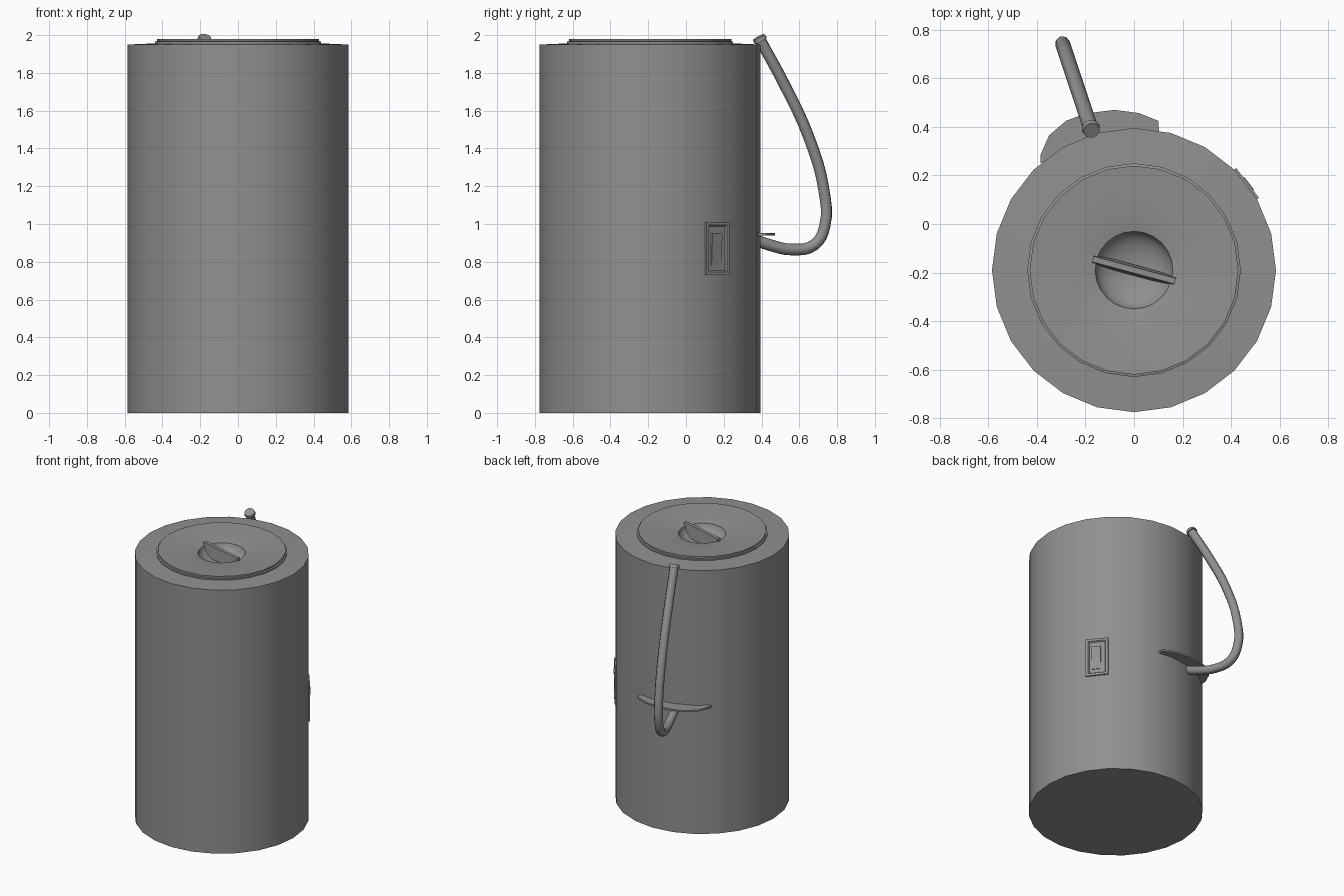
import bpy, bmesh, math
from mathutils import Matrix, Vector

cube = bpy.data.objects.get("Cube")
if cube:
    bpy.data.objects.remove(cube, do_unlink=True)

grey = bpy.data.materials.new("brushed grey")
grey.use_nodes = True
GREY = (0.28, 0.28, 0.28, 1)
grey.diffuse_color = GREY
grey.node_tree.nodes["Principled BSDF"].inputs["Base Color"].default_value = GREY

SIDES = 24
RADIUS = 0.585
AXIS = Vector((0, -0.19, 0))


def finish(obj, angle=30):
    obj.data.materials.clear()
    obj.data.materials.append(grey)
    bpy.ops.object.select_all(action='DESELECT')
    obj.select_set(True)
    bpy.context.view_layer.objects.active = obj
    bpy.ops.object.shade_smooth_by_angle(angle=math.radians(angle))
    return obj


def from_bmesh(name, bm, matrix=Matrix(), angle=30):
    bmesh.ops.recalc_face_normals(bm, faces=bm.faces)
    bm.transform(matrix)
    mesh = bpy.data.meshes.new(name)
    bm.to_mesh(mesh)
    bm.free()
    obj = bpy.data.objects.new(name, mesh)
    bpy.context.collection.objects.link(obj)
    return finish(obj, angle)


def lathe(name, profile, angle=30):
    """Spin an (r, z) profile about the body axis."""
    bm = bmesh.new()
    verts = [bm.verts.new((0, r, z)) for r, z in profile]
    edges = [bm.edges.new(pair) for pair in zip(verts, verts[1:])]
    bmesh.ops.spin(bm, geom=verts + edges, axis=(0, 0, 1), cent=(0, 0, 0),
                   steps=SIDES, angle=math.tau)
    bmesh.ops.remove_doubles(bm, verts=bm.verts, dist=0.0005)
    return from_bmesh(name, bm, Matrix.Translation(AXIS), angle)


def prism(name, outline, depth, matrix):
    """Extrude a flat outline along its local z."""
    bm = bmesh.new()
    face = bm.faces.new([bm.verts.new((x, y, 0)) for x, y in outline])
    top = bmesh.ops.extrude_face_region(bm, geom=[face])["geom"]
    bmesh.ops.translate(bm, vec=(0, 0, depth),
                        verts=[v for v in top if isinstance(v, bmesh.types.BMVert)])
    return from_bmesh(name, bm, matrix)


# Body drum, open under the lid
lathe("body", [(0, 0), (RADIUS, 0), (RADIUS, 1.95), (0.42, 1.957)])

# Lid with a shallow dish and a rounded finger well
well = [(0.16 * math.cos(a), 1.955 - 0.08 * math.sin(a))
        for a in (math.pi / 2 * i / 6 for i in range(7))]
lathe("lid", [(0.44, 1.953), (0.44, 1.965), (0.43, 1.968), (0.43, 1.98),
              (0.4, 1.978), (0.3, 1.971), (0.2, 1.963)] + well, 50)

# Grip bar across the well, tapered towards its top
grip_turn = Matrix.Rotation(math.radians(-15), 4, 'Z')
prism("lid_grip", [(-0.022, 0), (0.022, 0), (0.012, 0.09), (-0.012, 0.09)], 0.35,
      Matrix.Translation(AXIS + Vector((0, 0, 1.888))) @ grip_turn
      @ Matrix.Rotation(math.pi / 2, 4, 'Z') @ Matrix.Rotation(math.pi / 2, 4, 'X')
      @ Matrix.Translation((0, 0, -0.175)))

# Hose bending outwards in one radial plane


def hose_point(y, z):
    return Vector((-0.18 - 0.333 * (y - 0.4), y, z))


path = [(0.39, 1.98), (0.52, 1.74), (0.65, 1.46), (0.73, 1.18), (0.735, 0.99),
        (0.68, 0.89), (0.56, 0.865), (0.44, 0.89), (0.34, 0.925)]
curve = bpy.data.curves.new("hose", 'CURVE')
curve.dimensions = '3D'
curve.bevel_depth = 0.031
curve.bevel_resolution = 2
curve.resolution_u = 4
curve.use_fill_caps = True
spline = curve.splines.new('BEZIER')
spline.bezier_points.add(len(path) - 1)
for knot, (y, z) in zip(spline.bezier_points, path):
    knot.co = hose_point(y, z)
    knot.handle_left_type = knot.handle_right_type = 'AUTO'
hose = bpy.data.objects.new("hose", curve)
bpy.context.collection.objects.link(hose)
bpy.ops.object.select_all(action='DESELECT')
hose.select_set(True)
bpy.context.view_layer.objects.active = hose
bpy.ops.object.convert(target='MESH')
finish(bpy.context.view_layer.objects.active, 50)

# Cap on the upper hose end
start, after = hose_point(*path[0]), hose_point(*path[1])
bm = bmesh.new()
bmesh.ops.create_cone(bm, cap_ends=True, segments=12, radius1=0.038, radius2=0.034,
                      depth=0.022)
turn = (start - after).to_track_quat('Z', 'Y').to_matrix().to_4x4()
from_bmesh("hose_cap", bm, Matrix.Translation(start) @ turn)

# Thin crescent shelf behind the hose
outer = [(-0.385, 0.25), (-0.385, 0.285), (-0.35, 0.365), (-0.28, 0.425), (-0.2, 0.455),
         (-0.08, 0.47), (0.02, 0.457), (0.1, 0.425), (0.105, 0.36)]
inner = [(0.0, 0.37), (-0.15, 0.35), (-0.28, 0.29)]
prism("rear_shelf", outer + inner, 0.012, Matrix.Translation((0, 0, 0.94)))

# Switch plate flat on one facet of the drum
facing = math.radians(37.5)
flat = RADIUS * math.cos(math.pi / SIDES)
out = Vector((math.cos(facing), math.sin(facing), 0))
plate_frame = (Matrix.Translation(AXIS + out * flat + Vector((0, 0, 0.87)))
               @ Matrix.Rotation(facing, 4, 'Z') @ Matrix.Rotation(math.pi / 2, 4, 'Z')
               @ Matrix.Rotation(math.pi / 2, 4, 'X'))


def rectangle(w, h):
    return [(-w / 2, -h / 2), (w / 2, -h / 2), (w / 2, h / 2), (-w / 2, h / 2)]


bm = bmesh.new()
plate = bm.faces.new([bm.verts.new((x, y, 0.01)) for x, y in rectangle(0.154, 0.282)])
rim = bmesh.ops.extrude_edge_only(bm, edges=list(bm.edges))["geom"]
for v in rim:
    if isinstance(v, bmesh.types.BMVert):
        v.co.z = -0.004
bmesh.ops.inset_region(bm, faces=[plate], thickness=0.024)
bmesh.ops.inset_region(bm, faces=[plate], thickness=0.01, depth=-0.009)
from_bmesh("switch_plate", bm, plate_frame)

# Tilted rocker inside the plate
rocker_tilt = Matrix.Rotation(math.radians(3), 4, 'X')
prism("switch_rocker", rectangle(0.066, 0.17), 0.012,
      plate_frame @ Matrix.Translation((-0.006, -0.005, -0.002)) @ rocker_tilt)
